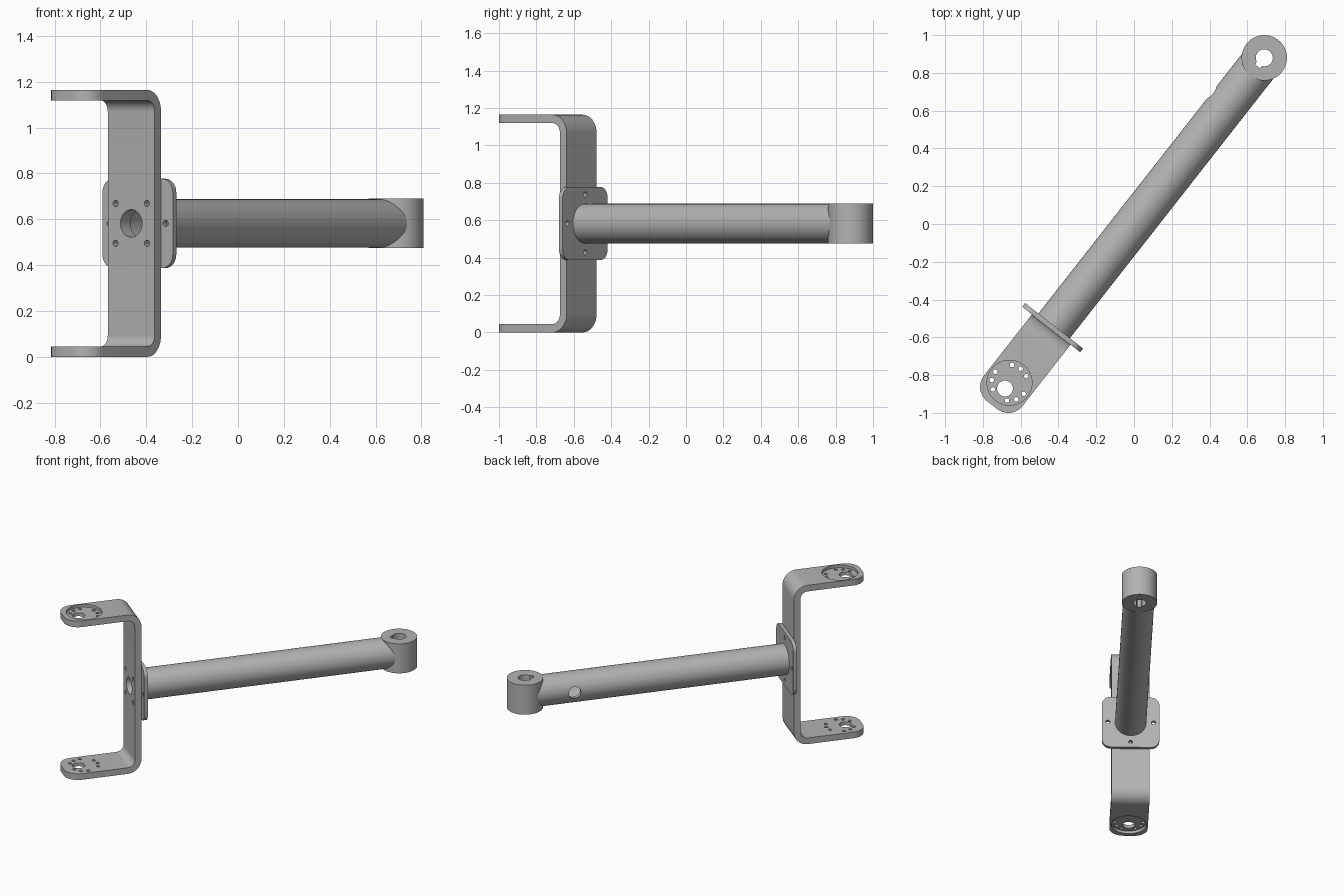
import bpy, bmesh
from math import sin, cos, pi, radians
from mathutils import Matrix

cube = bpy.data.objects.get("Cube")
if cube:
    bpy.data.objects.remove(cube, do_unlink=True)

ANGLE = radians(51.9)      # heading of the arm in plan
MID = 0.582                # height of the arm axis
TOP = 2 * MID
THICK = 0.045              # strap thickness
HALF = 0.13                # half strap width
TIP, BACK = -1.218, -0.71  # strap ends along the arm
PLATE = -0.685             # outer plate face
HUB = 1.118                # hub centre along the arm
SEAT = -1.068              # recess centre along the arm

steel = bpy.data.materials.new("grey_steel")
steel.use_nodes = True
steel.diffuse_color = (0.45, 0.45, 0.45, 1)
steel.node_tree.nodes["Principled BSDF"].inputs["Base Color"].default_value = steel.diffuse_color


def make(name, bm):
    bmesh.ops.recalc_face_normals(bm, faces=bm.faces)
    mesh = bpy.data.meshes.new(name)
    bm.to_mesh(mesh)
    bm.free()
    mesh.materials.append(steel)
    ob = bpy.data.objects.new(name, mesh)
    bpy.context.collection.objects.link(ob)
    return ob


def cylinder(name, centre, radius, length, axis="Z", sides=64):
    turn = Matrix.Rotation(pi / 2, 4, {"X": "Y", "Y": "X"}[axis]) if axis != "Z" else Matrix()
    bm = bmesh.new()
    bmesh.ops.create_cone(bm, cap_ends=True, segments=sides, radius1=radius, radius2=radius,
                          depth=length, matrix=Matrix.Translation(centre) @ turn)
    return make(name, bm)


def extrude(points, direction):
    bm = bmesh.new()
    face = bm.faces.new([bm.verts.new(p) for p in points])
    new = bmesh.ops.extrude_face_region(bm, geom=[face])["geom"]
    bmesh.ops.translate(bm, vec=direction, verts=[v for v in new if isinstance(v, bmesh.types.BMVert)])
    return bm


def round_edges(bm, test, radius):
    edges = [e for e in bm.edges if test(e)]
    bmesh.ops.bevel(bm, geom=edges, offset=radius, segments=10, affect="EDGES", profile=0.5)


def arc(cx, cz, radius, start, end, steps=10):
    return [(cx + radius * cos(radians(start + (end - start) * i / steps)),
             cz + radius * sin(radians(start + (end - start) * i / steps))) for i in range(steps + 1)]


def cut(ob, cutters):
    bpy.context.view_layer.objects.active = ob
    for c in cutters:
        mod = ob.modifiers.new("cut", "BOOLEAN")
        mod.operation, mod.solver, mod.object = "DIFFERENCE", "EXACT", c
        bpy.ops.object.modifier_apply(modifier=mod.name)
        bpy.data.objects.remove(c, do_unlink=True)


# C-shaped strap with rounded bends and rounded arm tips
ro, ri = 0.095, 0.05
inner = BACK - THICK
outline = [(TIP, 0)] + arc(BACK - ro, ro, ro, -90, 0) + arc(BACK - ro, TOP - ro, ro, 0, 90)
outline += [(TIP, TOP), (TIP, TOP - THICK)]
outline += arc(inner - ri, TOP - THICK - ri, ri, 90, 0) + arc(inner - ri, THICK + ri, ri, 0, -90)
outline += [(TIP, THICK)]
bm = extrude([(x, -HALF, z) for x, z in outline], (0, 2 * HALF, 0))
round_edges(bm, lambda e: all(abs(v.co.x - TIP) < 1e-4 for v in e.verts)
            and abs(e.verts[0].co.z - e.verts[1].co.z) > THICK / 2, 0.096)
strap = make("bracket_strap", bm)

# Outer recesses, shaft holes and three groups of bolt holes in both arms
holes = [cylinder("cutter", (SEAT, 0, z), 0.119, 0.04) for z in (0, TOP)]
holes.append(cylinder("cutter", (SEAT - 0.039, 0, MID), 0.042, 2, sides=40))
for group in range(3):
    for step in (-30, 0, 30):
        a = radians(group * 120 + step)
        holes.append(cylinder("cutter", (SEAT + 0.095 * cos(a), 0.095 * sin(a), MID), 0.012, 2, sides=20))
# Centre hole and bolt holes in the strap back
holes.append(cylinder("cutter", (inner, 0, MID), 0.06, 0.3, "X"))
for y in (-0.087, 0.087):
    for z in (-0.087, 0.087):
        holes.append(cylinder("cutter", (inner, y, MID + z), 0.014, 0.3, "X", 20))
cut(strap, holes)

# Square mounting plate with rounded corners
w = 0.195
bm = extrude([(BACK, y * w, MID + z * w) for y, z in ((-1, -1), (1, -1), (1, 1), (-1, 1))], (PLATE - BACK, 0, 0))
round_edges(bm, lambda e: abs(e.verts[0].co.x - e.verts[1].co.x) > 0.01, 0.06)
plate = make("mounting_plate", bm)
holes = [cylinder("cutter", (PLATE, 0, MID), 0.06, 0.2, "X")]
for y, z in ((1, 0), (-1, 0), (0, 1), (0, -1)):
    holes.append(cylinder("cutter", (PLATE, y * 0.155, MID + z * 0.155), 0.014, 0.2, "X", 20))
cut(plate, holes)

# Hollow arm tube with one side hole
end = HUB - 0.058
tube = cylinder("arm_tube", ((PLATE + end) / 2, 0, MID), 0.106, end - PLATE, "X")
cut(tube, [cylinder("cutter", ((PLATE + end) / 2 - 0.04, 0, MID), 0.085, end - PLATE, "X"),
           cylinder("cutter", (0.803, 0.1, MID), 0.042, 0.2, "Y", 40)])

# Hub with a keyed bore
hub = cylinder("end_hub", (HUB, 0, MID), 0.12, 0.216, sides=80)
cut(hub, [cylinder("cutter", (HUB, 0, MID), 0.045, 1, sides=40),
          cylinder("cutter", (HUB - 0.045, 0, MID), 0.018, 1, sides=20)])

# Turn everything to the arm heading and shade
for ob in (strap, plate, tube, hub):
    ob.data.transform(Matrix.Rotation(ANGLE, 4, "Z"))
    bpy.ops.object.select_all(action="DESELECT")
    ob.select_set(True)
    bpy.context.view_layer.objects.active = ob
    bpy.ops.object.shade_smooth_by_angle(angle=radians(30))
